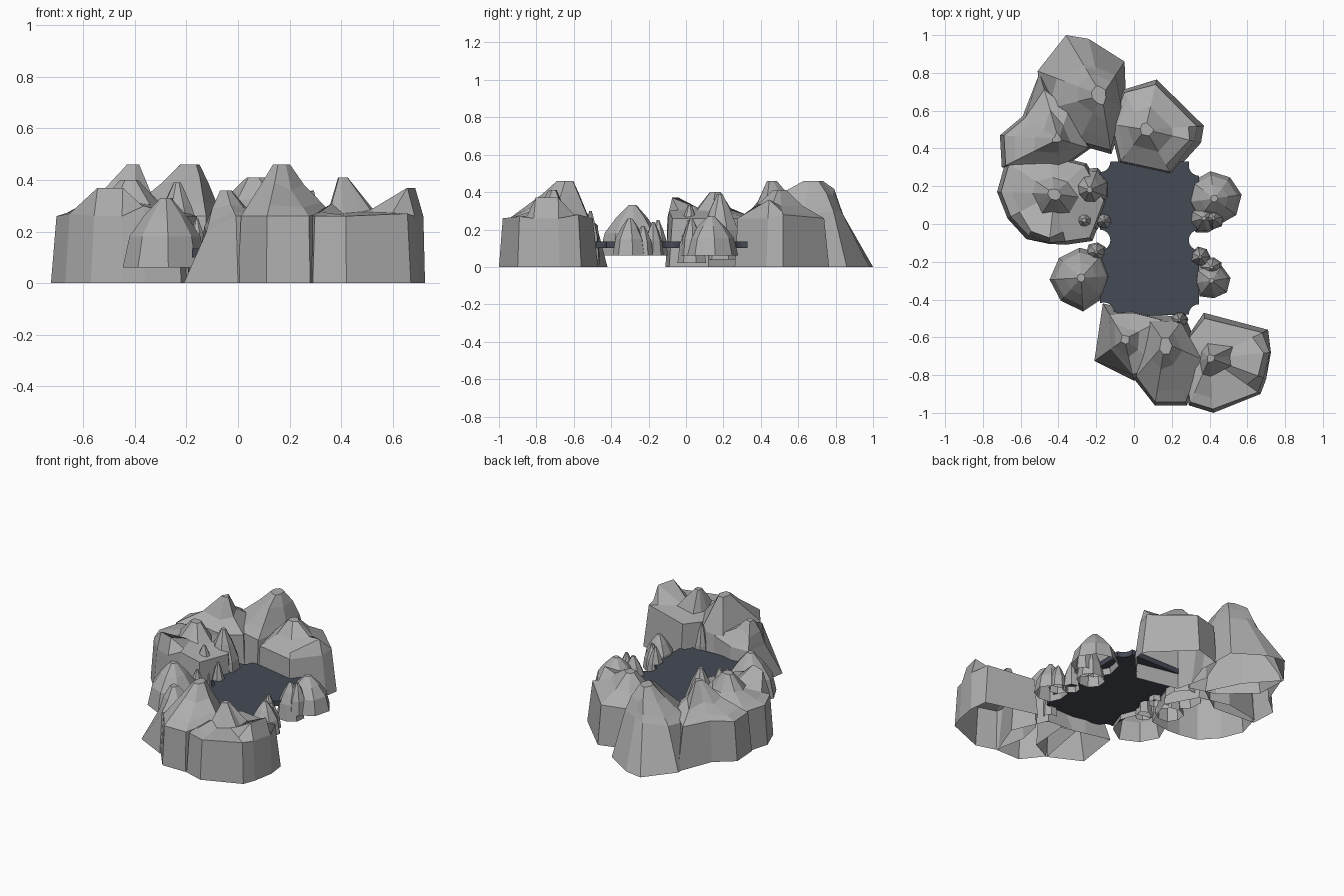
import bpy, math, random

if "Cube" in bpy.data.objects:
    bpy.data.objects.remove(bpy.data.objects["Cube"])
random.seed(4)

stone = bpy.data.materials.new("stone")
stone.diffuse_color = (.42, .42, .42, 1)
stone.use_nodes = True
stone.node_tree.nodes["Principled BSDF"].inputs["Base Color"].default_value = stone.diffuse_color
water = bpy.data.materials.new("water")
water.diffuse_color = (.06, .068, .09, 1)
water.use_nodes = True
water.node_tree.nodes["Principled BSDF"].inputs["Base Color"].default_value = water.diffuse_color


def make(name, verts, faces, mat=stone):
    me = bpy.data.meshes.new(name)
    me.from_pydata(verts, [], faces)
    me.update()
    me.materials.append(mat)
    ob = bpy.data.objects.new(name, me)
    bpy.context.collection.objects.link(ob)
    return ob


def loft(name, rings, mat=stone):
    """Skin equal-sized rings from the ground up; open below, capped on top."""
    n = len(rings[0])
    verts = [p for r in rings for p in r]
    faces = []
    for k in range(len(rings) - 1):
        for i in range(n):
            j = (i + 1) % n
            faces.append((k*n + i, k*n + j, k*n + n + j, k*n + n + i))
    faces.append(tuple(range((len(rings) - 1)*n, len(rings)*n)))
    return make(name, verts, faces, mat)


def boulder(name, outline, peak, mid, top=0.12, mid_scale=0.4, lean=0.93):
    """Big rock: footprint corners (x, y, rim height, optional lean), then a summit."""
    px, py, pz = peak
    if sum(a[0]*b[1] - b[0]*a[1] for a, b in zip(outline, outline[1:] + outline[:1])) < 0:
        outline = outline[::-1]
    base, shoulder, rim, crag, tip = [], [], [], [], []
    for x, y, h, *own in outline:
        dx, dy = x - px, y - py
        f = own[0] if own else lean
        m = min(mid_scale + random.uniform(-0.05, 0.05), f*0.7)
        mz = mid + random.uniform(-0.02, 0.02)
        low = min(h, .26) if h > .32 else h
        # corners with a high rim rise steeply, the others blend to the crag
        g, gz = (f*0.9, h) if h > .32 else ((f*2 + m)/3, (low*2 + mz)/3)
        base.append((x, y, 0))
        shoulder.append((px + dx*f, py + dy*f, low))
        rim.append((px + dx*g, py + dy*g, gz))
        crag.append((px + dx*m, py + dy*m, mz))
        tip.append((px + dx*top, py + dy*top, pz))
    return loft(name, [base, shoulder, rim, crag, tip])


def pebble(name, x, y, r, z0, z1, sides=8):
    """Small domed rock standing at the water's edge."""
    rings = []
    twist = random.uniform(0, 1)
    jit = [random.uniform(0.92, 1.05) for _ in range(sides)]
    for s, t in ((1, 0), (0.84, 0.45), (0.5, 0.75), (0.13, 1)):
        rings.append([(x + r*s*jit[i]*math.cos(twist + i*math.tau/sides),
                       y + r*s*jit[i]*math.sin(twist + i*math.tau/sides),
                       z0 + (z1 - z0)*t) for i in range(sides)])
    return loft(name, rings)


# Back rocks
boulder("back_tall_rock",
        [(-.36, 1.0, .28, .5), (-.24, .98, .30, .5), (-.05, .86, .30, .6), (-.04, .60, .27, .8),
         (-.12, .37, .26), (-.30, .42, .26), (-.50, .60, .26, .85), (-.51, .81, .27, .7)],
        (-.17, .68, .46), .40, .16)
boulder("back_left_rock",
        [(-.71, .47, .26), (-.59, .57, .27), (-.50, .80, .26, .75), (-.34, .62, .30),
         (-.23, .40, .26), (-.40, .28, .26), (-.70, .30, .26)],
        (-.40, .45, .46), .34, .10)
boulder("back_right_rock",
        [(.12, .765, .26, .9), (.37, .52, .28, .88), (.355, .43, .36, .88), (.20, .26, .26),
         (-.08, .32, .26), (-.13, .53, .26), (-.06, .71, .26)],
        (.06, .50, .41), .33, .14, .45)

# Left rock
boulder("left_rock",
        [(-.725, .17, .26), (-.68, .33, .26), (-.45, .37, .27), (-.25, .32, .26),
         (-.14, .12, .26), (-.22, -.09, .26), (-.36, -.11, .30), (-.45, -.105, .37, .98),
         (-.57, -.08, .37, .92), (-.67, .03, .27)],
        (-.42, .16, .40), .31)

# Front rocks
boulder("front_left_rock",
        [(-.165, -.42, .22, .7), (-.21, -.725, .20, .45), (.0, -.83, .26, .85), (.14, -.76, .26),
         (.16, -.50, .24), (.0, -.46, .22)],
        (-.05, -.61, .36), .30, .12)
boulder("front_middle_rock",
        [(.0, -.82, .26), (.11, -.96, .26, .95), (.28, -.96, .26, .95), (.37, -.72, .28),
         (.27, -.49, .25, .8), (.06, -.48, .24, .8)],
        (.165, -.63, .46), .37, .18)
boulder("front_right_rock",
        [(.37, -.47, .26, .88), (.71, -.56, .28, .9), (.725, -.68, .37, .98), (.70, -.82, .37, .95),
         (.67, -.90, .27, .95), (.42, -1.0, .26), (.29, -.96, .26), (.25, -.75, .26), (.28, -.60, .26)],
        (.40, -.71, .41), .29, .08, .35)

# Small shore rocks: x, y, radius, bottom, top, sides
shore = [
    (-.28, -.285, .17, .06, .33, 8), (-.20, -.15, .055, .06, .25, 7),
    (-.235, .18, .12, .04, .39, 8), (-.265, .02, .085, .02, .33, 8),
    (-.16, .015, .045, .06, .25, 7),
    (.425, .135, .145, .06, .27, 8), (.37, .03, .085, .02, .25, 8), (.42, .03, .06, .06, .26, 7),
    (.41, -.30, .10, .06, .26, 8), (.35, -.175, .055, .06, .24, 7),
    (.41, -.23, .06, .06, .22, 7), (.24, -.51, .05, .04, .30, 7),
]
for i, s in enumerate(shore):
    pebble(f"shore_rock_{i + 1}", *s)

# Pond slab: rectangle with round bites at the corners and both long sides
x0, x1, y0, y1, r = -.18, .345, -.49, .33, .055


def bite(cx, cy, start, sweep, n):
    return [(cx + r*math.cos(math.radians(start + sweep*i/n)),
             cy + r*math.sin(math.radians(start + sweep*i/n))) for i in range(n + 1)]


edge = (bite(x0 + .02, y0 + .02, 110, -130, 6) + bite(x1, y0 + .01, 180, -90, 5)
        + bite(x1, -.085, 270, -180, 8) + bite(x1, y1 - .02, 270, -90, 5)
        + [(x1 - r, y1)] + bite(x0, y1, 0, -90, 5) + bite(x0, -.085, 90, -180, 8))
loft("pond_water", [[(x, y, z) for x, y in edge] for z in (.10, .135)], water)
make("pond_underside", [(x, y, .10) for x, y in edge],
     [tuple(reversed(range(len(edge))))], water)
